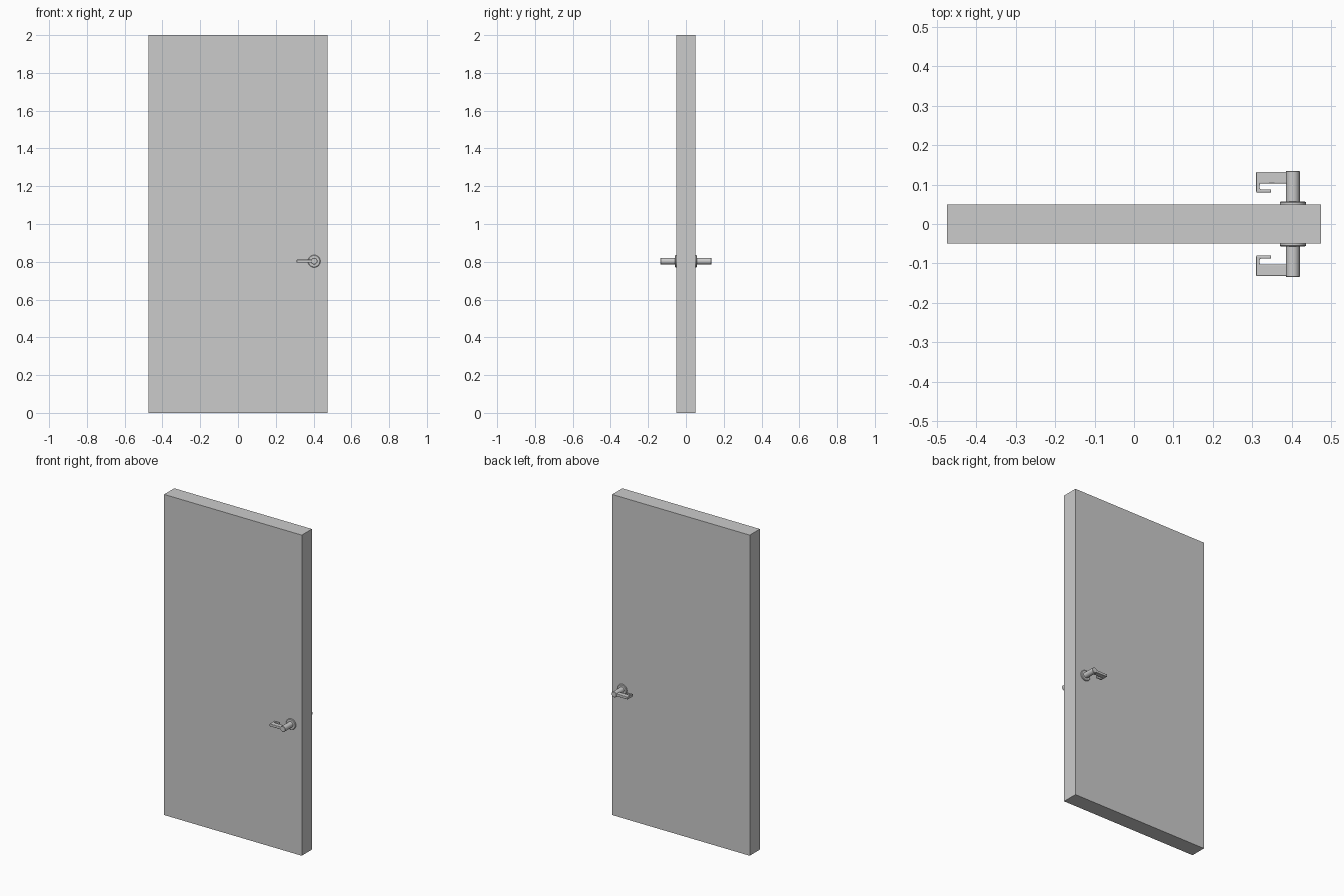
import bpy, bmesh, math
from mathutils import Matrix

if "Cube" in bpy.data.objects:
    bpy.data.objects.remove(bpy.data.objects["Cube"])

HX, HZ = 0.403, 0.803   # handle axis position


def add_object(name, bm):
    bmesh.ops.recalc_face_normals(bm, faces=bm.faces)
    me = bpy.data.meshes.new(name)
    bm.to_mesh(me)
    bm.free()
    ob = bpy.data.objects.new(name, me)
    bpy.context.collection.objects.link(ob)
    return ob


def smooth(ob):
    bpy.ops.object.select_all(action='DESELECT')
    ob.select_set(True)
    bpy.context.view_layer.objects.active = ob
    bpy.ops.object.shade_smooth_by_angle(angle=math.radians(35))


def lathe(name, side, profile, segs=40):
    """Solid of revolution about the handle axis; profile is (radius, distance from door centre)."""
    bm = bmesh.new()
    rings = [[bm.verts.new((HX + r * math.cos(2 * math.pi * i / segs), side * y,
                            HZ + r * math.sin(2 * math.pi * i / segs)))
              for i in range(segs)] for r, y in profile]
    for a, b in zip(rings, rings[1:]):
        for i in range(segs):
            j = (i + 1) % segs
            bm.faces.new((a[i], a[j], b[j], b[i]))
    bm.faces.new(rings[0])
    bm.faces.new(rings[-1])
    ob = add_object(name, bm)
    smooth(ob)


def lever(name, side):
    """Hooked lever: J-shaped outline extruded in height with rounded edges."""
    outline = [(0.403, 0.132), (0.310, 0.132), (0.310, 0.080), (0.348, 0.080),
               (0.348, 0.088), (0.319, 0.088), (0.319, 0.103), (0.403, 0.103)]
    half = 0.008
    bm = bmesh.new()
    face = bm.faces.new([bm.verts.new((x, side * y, HZ - half)) for x, y in outline])
    ext = bmesh.ops.extrude_face_region(bm, geom=[face])
    bmesh.ops.translate(bm, vec=(0, 0, 2 * half),
                        verts=[v for v in ext['geom'] if isinstance(v, bmesh.types.BMVert)])
    ob = add_object(name, bm)
    bev = ob.modifiers.new("rounding", 'BEVEL')
    bev.width, bev.segments = 0.0025, 3
    smooth(ob)


# Door slab
bm = bmesh.new()
bmesh.ops.create_cube(bm, size=1, matrix=Matrix.Translation((0, 0, 1)) @ Matrix.Diagonal((0.95, 0.1, 2, 1)))
add_object("door_slab", bm)

# Handle set on both faces
for label, side in (("front", -1), ("back", 1)):
    lathe(label + "_rose", side, [(0.033, 0.049), (0.033, 0.055), (0.030, 0.0575)])
    lathe(label + "_spindle", side, [(0.0175, 0.050), (0.0175, 0.1335), (0.016, 0.135)])
    lever(label + "_lever", side)
